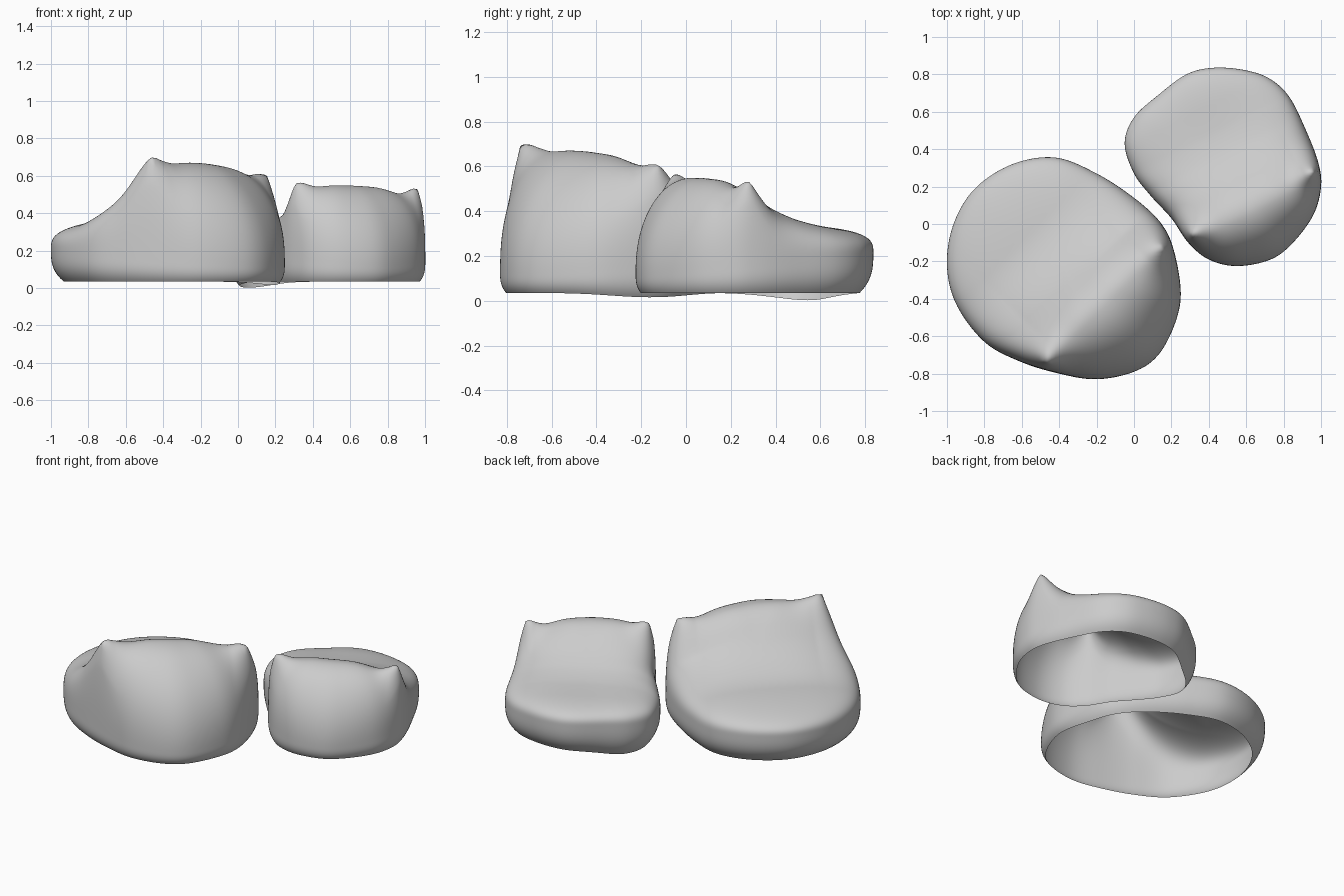
import bpy, math
from mathutils import Vector

if "Cube" in bpy.data.objects:
    bpy.data.objects.remove(bpy.data.objects["Cube"])

N_ANG, N_TOP, N_SIDE = 160, 52, 10


def closed_spline(pts, count):
    """Catmull-Rom loop through the outline points."""
    n, out = len(pts), []
    for i in range(count):
        u = i * n / count
        k, t = int(u), u - int(u)
        p0, p1, p2, p3 = [Vector(pts[(k + j) % n]) for j in (-1, 0, 1, 2)]
        out.append(0.5 * (2 * p1 + (p2 - p0) * t + (2 * p0 - 5 * p1 + 4 * p2 - p3) * t ** 2
                          + (3 * p1 - p0 - 3 * p2 + p3) * t ** 3))
    return out


def profile_height(profile, f):
    """Smoothed lookup in a back-to-front height profile."""
    def lerp(x):
        if x <= profile[0][0]:
            return profile[0][1]
        for (a, za), (b, zb) in zip(profile, profile[1:]):
            if x <= b:
                return za + (zb - za) * (x - a) / (b - a)
        return profile[-1][1]
    return sum(lerp(f + d * 0.015) for d in range(-5, 6)) / 11


def widest(co):
    """Height of the widest line: low in front, higher at the back."""
    return 0.17 - 0.05 * co


def eared_shell(name, outline, center, angle, profile, tilt, arch, ears, ear_width, dip):
    c = Vector(center)
    fwd = Vector((math.sin(angle), -math.cos(angle)))
    side = Vector((math.cos(angle), math.sin(angle)))
    rim = closed_spline(outline, N_ANG)
    cosines = [(p - c).normalized().dot(fwd) for p in rim]

    # domed top: rings from the widest line to the middle
    samples = []
    for r in range(N_TOP):
        rho = 1 - (r / N_TOP) ** 2.2
        for p, co in zip(rim, cosines):
            q = c + (p - c) * rho
            n = 3.3 - 1.2 * max(0, co) ** 3 - 0.5 * max(0, -co) ** 2
            edge = max(0, 1 - rho ** n) ** (1 / n)
            mid = 0.17 + (widest(co) - 0.17) * rho ** 2
            h = profile_height(profile, q.dot(fwd))
            s = (q - c).dot(side)
            h += (tilt * s - arch * min(s * s, 0.12)) * min(1, max(0, (h - 0.35) / 0.2))
            samples.append([q, edge, mid, h])
    samples.append([c, 1.0, 0.17, profile_height(profile, c.dot(fwd))])

    # pointed ears raised to their tip heights
    bumps = []
    for ex, ey, ez in ears:
        e = Vector((ex, ey))
        q, edge, mid, h = min(samples, key=lambda s: (s[0] - e).length)
        bumps.append((e, ez - mid - (h - mid) * edge))
    top = []
    for q, edge, mid, h in samples:
        z = mid + (h - mid) * edge
        for e, amount in bumps:
            d = (q - e).length
            peak = 0.6 * math.exp(-(d / ear_width) ** 2) + 0.4 * math.exp(-d / 0.045)
            z += amount * peak * min(1, edge / 0.45)
        top.append((q.x, q.y, z))

    # lower wall tucking in to an open rim
    verts = []
    dx, dy, dr, depth = dip
    for k in range(N_SIDE, 0, -1):
        b = k / N_SIDE
        for p, co in zip(rim, cosines):
            q = c + (p - c) * (1 - (0.08 - 0.04 * co) * b ** 3)
            low = 0.035 - depth * math.exp(-((q.x - dx) ** 2 + (q.y - dy) ** 2) / dr ** 2)
            verts.append((q.x, q.y, widest(co) + (low - widest(co)) * b))
    verts += top

    faces = []
    rings = N_SIDE + N_TOP
    for r in range(rings - 1):
        for i in range(N_ANG):
            j, a = (i + 1) % N_ANG, r * N_ANG
            faces.append((a + i, a + j, a + N_ANG + j, a + N_ANG + i))
    last = (rings - 1) * N_ANG
    faces += [(last + i, last + (i + 1) % N_ANG, len(verts) - 1) for i in range(N_ANG)]

    me = bpy.data.meshes.new(name)
    me.from_pydata(verts, [], faces)
    me.polygons.foreach_set("use_smooth", [True] * len(me.polygons))
    ob = bpy.data.objects.new(name, me)
    bpy.context.collection.objects.link(ob)
    return ob


# outlines run counter-clockwise seen from above
eared_shell(
    "large_eared_shell",
    [(-0.42, 0.355), (-0.65, 0.32), (-0.85, 0.19), (-0.965, 0.0), (-1, -0.22), (-0.95, -0.43),
     (-0.8, -0.63), (-0.61, -0.735), (-0.4, -0.8), (-0.2, -0.83), (0, -0.79), (0.13, -0.7),
     (0.22, -0.53), (0.25, -0.36), (0.21, -0.13), (0.14, 0.01), (0, 0.14), (-0.2, 0.27)],
    (-0.375, -0.235), math.radians(45),
    [(-0.75, 0.35), (-0.5, 0.365), (-0.28, 0.375), (-0.1, 0.46), (0.02, 0.57), (0.12, 0.69), (0.3, 0.74)],
    -0.1, 0.35, [(-0.465, -0.74, 0.69), (0.155, -0.125, 0.6)], 0.13, (0.22, -0.15, 0.25, 0.02))

eared_shell(
    "small_eared_shell",
    [(0.42, 0.835), (0.28, 0.8), (0.13, 0.69), (0, 0.57), (-0.05, 0.43), (0, 0.27), (0.09, 0.15),
     (0.2, 0.03), (0.29, -0.1), (0.4, -0.19), (0.55, -0.225), (0.73, -0.19), (0.85, -0.1),
     (0.96, 0.05), (1, 0.2), (0.985, 0.33), (0.92, 0.5), (0.83, 0.68), (0.72, 0.78), (0.58, 0.825)],
    (0.49, 0.31), math.radians(27),
    [(-0.6, 0.35), (-0.3, 0.34), (-0.17, 0.355), (-0.05, 0.405), (0.05, 0.47), (0.15, 0.57), (0.3, 0.63)],
    -0.04, 0.35, [(0.305, -0.06, 0.56), (0.96, 0.28, 0.53)], 0.09, (0.05, 0.55, 0.22, 0.033))
